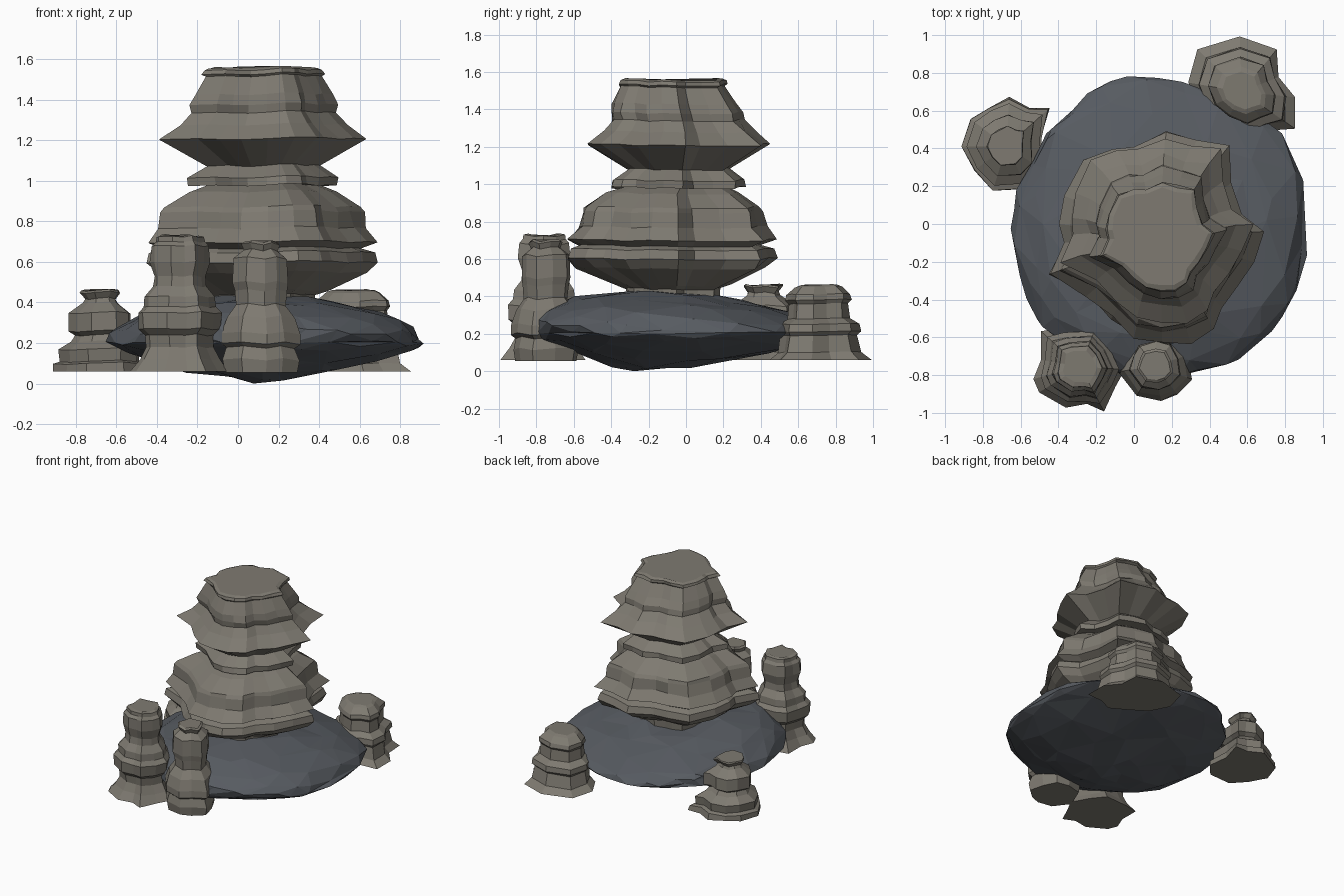
import bpy, math, random
from mathutils import Vector, noise

random.seed(4)


def material(name, color):
    m = bpy.data.materials.new(name)
    m.diffuse_color = (*color, 1)
    return m


sandstone = material("sandstone", (0.21, 0.195, 0.165))
slate = material("slate", (0.095, 0.105, 0.12))


def make_object(name, verts, faces, mat):
    me = bpy.data.meshes.new(name)
    me.from_pydata(verts, [], faces)
    me.materials.append(mat)
    ob = bpy.data.objects.new(name, me)
    bpy.context.collection.objects.link(ob)
    return ob


def eroded_column(name, center, outline, profile, sharp=1.0, jitter=0.008):
    """Stack scaled copies of a lobed outline; profile holds (height, mean radius[, y shift])."""
    c = Vector(center)
    offs = sorted((Vector(p) - c for p in outline), key=lambda v: math.atan2(v.y, v.x))
    mean = sum(v.length for v in offs) / len(offs)
    n = len(offs)
    wave = [random.uniform(-jitter, jitter) for _ in offs]
    top = len(profile) - 1
    verts, faces = [], []
    for k, (z, r, *shift) in enumerate(profile):
        for i, v in enumerate(offs):
            # the lobes soften towards the top
            amount = 1 + (sharp - 1) * min(1, k / 3)
            rad = r * (1 + (v.length / mean - 1) * amount)
            rad *= 1 + random.uniform(-0.025, 0.025) * (0 < k)
            p = c + v.normalized() * rad
            verts.append((p.x, p.y + sum(shift), z + (wave[i] if k else 0)))
    for k in range(top):
        for i in range(n):
            j = (i + 1) % n
            faces.append((k * n + i, k * n + j, (k + 1) * n + j, (k + 1) * n + i))
    faces.append(tuple(reversed(range(n))))
    faces.append(tuple(range(top * n, top * n + n)))
    return make_object(name, verts, faces, sandstone)


# Dark boulder: faceted lens with a plateau on top and a blunt cone below
bpy.ops.mesh.primitive_ico_sphere_add(subdivisions=4, radius=1)
boulder = bpy.context.object
boulder.name = "base_boulder"
boulder.data.materials.append(slate)
for v in boulder.data.vertices:
    d = v.co.normalized()
    r = min(1, math.hypot(d.x, d.y))
    s = 1 + 0.07 * noise.noise(d * 1.7 + Vector((3, 1, 5))) + 0.04 * noise.noise(d * 4)
    bump = 0.03 * noise.noise(d * 3.5 + Vector((7, 2, 1))) * (1 - r * r)
    if d.z >= 0:
        z = 0.21 * d.z * (1 - 0.25 * d.y) + bump
        slide = -0.05 * d.z
    else:
        z = -0.21 * (1 - r) ** 0.65 + bump
        slide = -0.2 * (1 - r)
    v.co = (0.13 + 0.775 * d.x * s + slide * 0.2, -0.025 + 0.80 * d.y * s + slide, 0.21 + z)
low = min(v.co.z for v in boulder.data.vertices)
for v in boulder.data.vertices:
    v.co.z -= low * max(0, min(1, (0.21 - v.co.z) / 0.2))
dec = boulder.modifiers.new("facets", 'DECIMATE')
dec.ratio = 0.25

# Main stacked tower
tower_outline = [
    (0.70, -0.04), (0.57, 0.05), (0.52, 0.22), (0.50, 0.41), (0.33, 0.44), (0.17, 0.49),
    (0.0, 0.41), (-0.12, 0.41), (-0.28, 0.35), (-0.37, 0.15), (-0.40, 0.0), (-0.38, -0.1),
    (-0.46, -0.27), (-0.25, -0.38), (-0.12, -0.50), (0.0, -0.60), (0.15, -0.64),
    (0.30, -0.63), (0.42, -0.55), (0.46, -0.44), (0.55, -0.33), (0.63, -0.20)]
tower_profile = [
    (0.33, 0.23), (0.44, 0.24), (0.46, 0.29), (0.55, 0.48), (0.60, 0.53), (0.65, 0.51),
    (0.67, 0.46), (0.70, 0.535), (0.77, 0.475), (0.85, 0.46), (0.875, 0.445), (0.95, 0.34),
    (0.985, 0.25, 0.02), (0.98, 0.34, 0.03), (1.02, 0.34, 0.03), (1.085, 0.25, 0.03),
    (1.065, 0.22, 0.03), (1.08, 0.26, 0.03), (1.21, 0.47, 0.04), (1.28, 0.385, 0.04),
    (1.34, 0.33, 0.03), (1.38, 0.335, 0.02), (1.43, 0.315, 0.01), (1.52, 0.265),
    (1.53, 0.28), (1.55, 0.275), (1.56, 0.25)]
eroded_column("stacked_tower", (0.13, -0.06), tower_outline, tower_profile)

# Four small pillars around the boulder
eroded_column(
    "front_left_pillar", (-0.285, -0.755),
    [(-0.05, -0.77), (-0.10, -0.86), (-0.16, -0.99), (-0.25, -0.95), (-0.36, -0.97),
     (-0.50, -0.89), (-0.53, -0.82), (-0.49, -0.72), (-0.49, -0.57), (-0.38, -0.55),
     (-0.20, -0.54), (-0.12, -0.64)],
    [(0.06, 0.235), (0.12, 0.19), (0.18, 0.16), (0.24, 0.165), (0.27, 0.20), (0.35, 0.205),
     (0.38, 0.175), (0.43, 0.17), (0.48, 0.13), (0.53, 0.125), (0.60, 0.145), (0.68, 0.14),
     (0.70, 0.12), (0.725, 0.115), (0.73, 0.09)], 0.7)
eroded_column(
    "front_pillar", (0.11, -0.75),
    [(0.30, -0.82), (0.22, -0.89), (0.14, -0.92), (0.02, -0.90), (-0.07, -0.78),
     (-0.03, -0.68), (0.0, -0.61), (0.12, -0.58), (0.22, -0.60), (0.27, -0.70)],
    [(0.055, 0.17), (0.12, 0.18), (0.18, 0.165), (0.20, 0.19), (0.25, 0.19), (0.33, 0.165),
     (0.39, 0.12), (0.46, 0.125), (0.50, 0.135), (0.62, 0.13), (0.66, 0.08), (0.69, 0.095),
     (0.70, 0.08)], 0.7)
eroded_column(
    "back_left_pillar", (-0.675, 0.41),
    [(-0.92, 0.41), (-0.87, 0.56), (-0.77, 0.62), (-0.66, 0.68), (-0.55, 0.62), (-0.44, 0.62),
     (-0.49, 0.45), (-0.47, 0.28), (-0.56, 0.18), (-0.75, 0.17), (-0.85, 0.28)],
    [(0.06, 0.24), (0.10, 0.235), (0.11, 0.205), (0.17, 0.215), (0.21, 0.15), (0.24, 0.13),
     (0.26, 0.16), (0.35, 0.16), (0.40, 0.09), (0.42, 0.08), (0.45, 0.105), (0.46, 0.10)], 0.7)
eroded_column(
    "back_right_pillar", (0.57, 0.70),
    [(0.56, 1.0), (0.76, 0.93), (0.77, 0.78), (0.86, 0.67), (0.86, 0.50), (0.72, 0.49),
     (0.62, 0.44), (0.48, 0.52), (0.36, 0.60), (0.28, 0.75), (0.33, 0.93)],
    [(0.06, 0.27), (0.10, 0.22), (0.19, 0.205), (0.21, 0.225), (0.25, 0.22), (0.28, 0.165),
     (0.36, 0.16), (0.38, 0.175), (0.41, 0.17), (0.45, 0.125), (0.46, 0.10)], 0.65)
